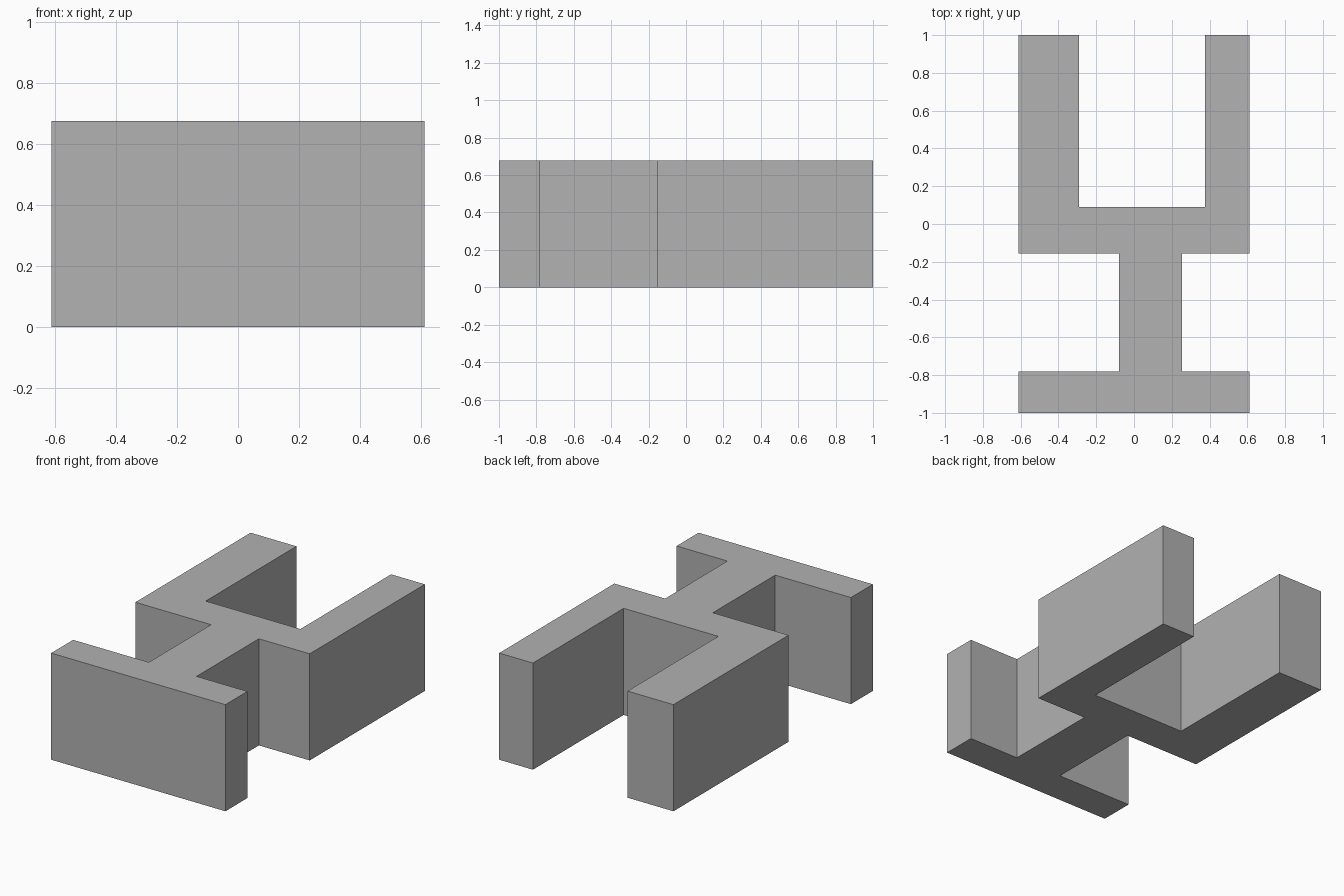
import bpy
import bmesh

cube = bpy.data.objects.get("Cube")
if cube:
    bpy.data.objects.remove(cube, do_unlink=True)

HEIGHT = 0.677
HALF_WIDTH = 0.612

# Single flat grey
grey = bpy.data.materials.new("plain_grey")
grey.use_nodes = True
colour = (0.445, 0.445, 0.445, 1)
grey.diffuse_color = colour
grey.node_tree.nodes["Principled BSDF"].inputs["Base Color"].default_value = colour

# Plan levels: base bar, stem, crossbar and two prongs of unequal width
bar_back, cross_front, cross_back = -0.78, -0.155, 0.09
stem_right, stem_left = -0.08, 0.255
prong_right, prong_left = -0.29, 0.375

outline = [
    (-HALF_WIDTH, -1), (HALF_WIDTH, -1),
    (HALF_WIDTH, bar_back), (stem_left, bar_back),
    (stem_left, cross_front), (HALF_WIDTH, cross_front),
    (HALF_WIDTH, 1), (prong_left, 1),
    (prong_left, cross_back), (prong_right, cross_back),
    (prong_right, 1), (-HALF_WIDTH, 1),
    (-HALF_WIDTH, cross_front), (stem_right, cross_front),
    (stem_right, bar_back), (-HALF_WIDTH, bar_back),
]

# Extrude the fork-shaped plan straight up
bm = bmesh.new()
base = bm.faces.new([bm.verts.new((x, y, 0)) for x, y in outline])
result = bmesh.ops.extrude_face_region(bm, geom=[base], use_keep_orig=True)
top_verts = [v for v in result["geom"] if isinstance(v, bmesh.types.BMVert)]
bmesh.ops.translate(bm, verts=top_verts, vec=(0, 0, HEIGHT))
bmesh.ops.recalc_face_normals(bm, faces=bm.faces[:])

mesh = bpy.data.meshes.new("forked_block")
bm.to_mesh(mesh)
bm.free()
mesh.materials.append(grey)
block = bpy.data.objects.new("forked_block", mesh)
bpy.context.collection.objects.link(block)
